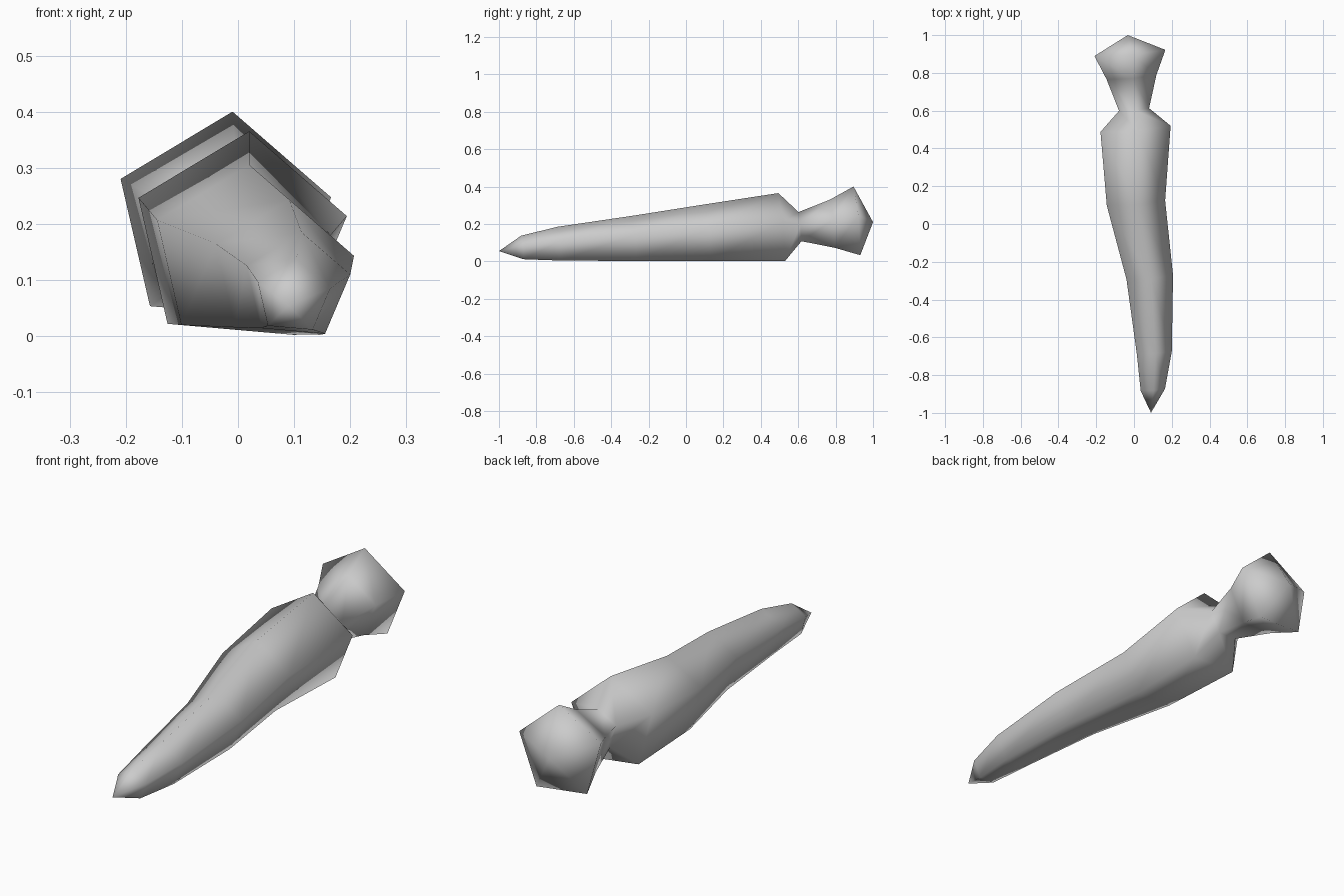
import bpy, bmesh
from math import sin, cos, radians
from mathutils import Vector

default = bpy.data.objects.get("Cube")
if default:
    bpy.data.objects.remove(default, do_unlink=True)

SIDES = 5
TURN = radians(85)          # direction of the top ridge
TILT_X, TILT_Z = 0.08, -0.08  # slant of every cross-section

# Cross-sections from pointed end to knob: centre x, y, z and radius
SECTIONS = [
    (0.098, -0.876, 0.070, 0.068),
    (0.105, -0.68, 0.088, 0.0975),
    (0.080, -0.28, 0.114, 0.130),
    (0.006, 0.115, 0.143, 0.163),
    (0.003, 0.508, 0.170, 0.196),
    (-0.002, 0.608, 0.180, 0.084),
    (-0.017, 0.78, 0.192, 0.139),
    (-0.027, 0.91, 0.203, 0.198),
]
FRONT_TIP = Vector((0.09, -1.0, 0.055))
BACK_TIP = Vector((-0.033, 1.0, 0.21))


def add_ring(bm, x, y, z, r):
    ring = []
    for i in range(SIDES):
        a = TURN + radians(360 / SIDES) * i
        dx, dz = r * cos(a), r * sin(a)
        ring.append(bm.verts.new((x + dx, y + TILT_X * dx + TILT_Z * dz, z + dz)))
    return ring


# Tapering five-sided body with a waist and a knob
bm = bmesh.new()
rings = [add_ring(bm, *s) for s in SECTIONS]
front, back = bm.verts.new(FRONT_TIP), bm.verts.new(BACK_TIP)
for i in range(SIDES):
    j = (i + 1) % SIDES
    for a, b in zip(rings, rings[1:]):
        bm.faces.new((a[i], a[j], b[j], b[i]))
    bm.faces.new((front, rings[0][j], rings[0][i]))
    bm.faces.new((back, rings[-1][i], rings[-1][j]))
bmesh.ops.recalc_face_normals(bm, faces=bm.faces)
for f in bm.faces:
    f.smooth = True

mesh = bpy.data.meshes.new("tapered_body")
bm.to_mesh(mesh)
bm.free()
body = bpy.data.objects.new("tapered_body", mesh)
bpy.context.collection.objects.link(body)

# Plain grey material
grey = bpy.data.materials.new("plain grey")
grey.use_nodes = True
colour = (0.6, 0.6, 0.6, 1)
grey.diffuse_color = colour
grey.node_tree.nodes["Principled BSDF"].inputs["Base Color"].default_value = colour
mesh.materials.append(grey)
